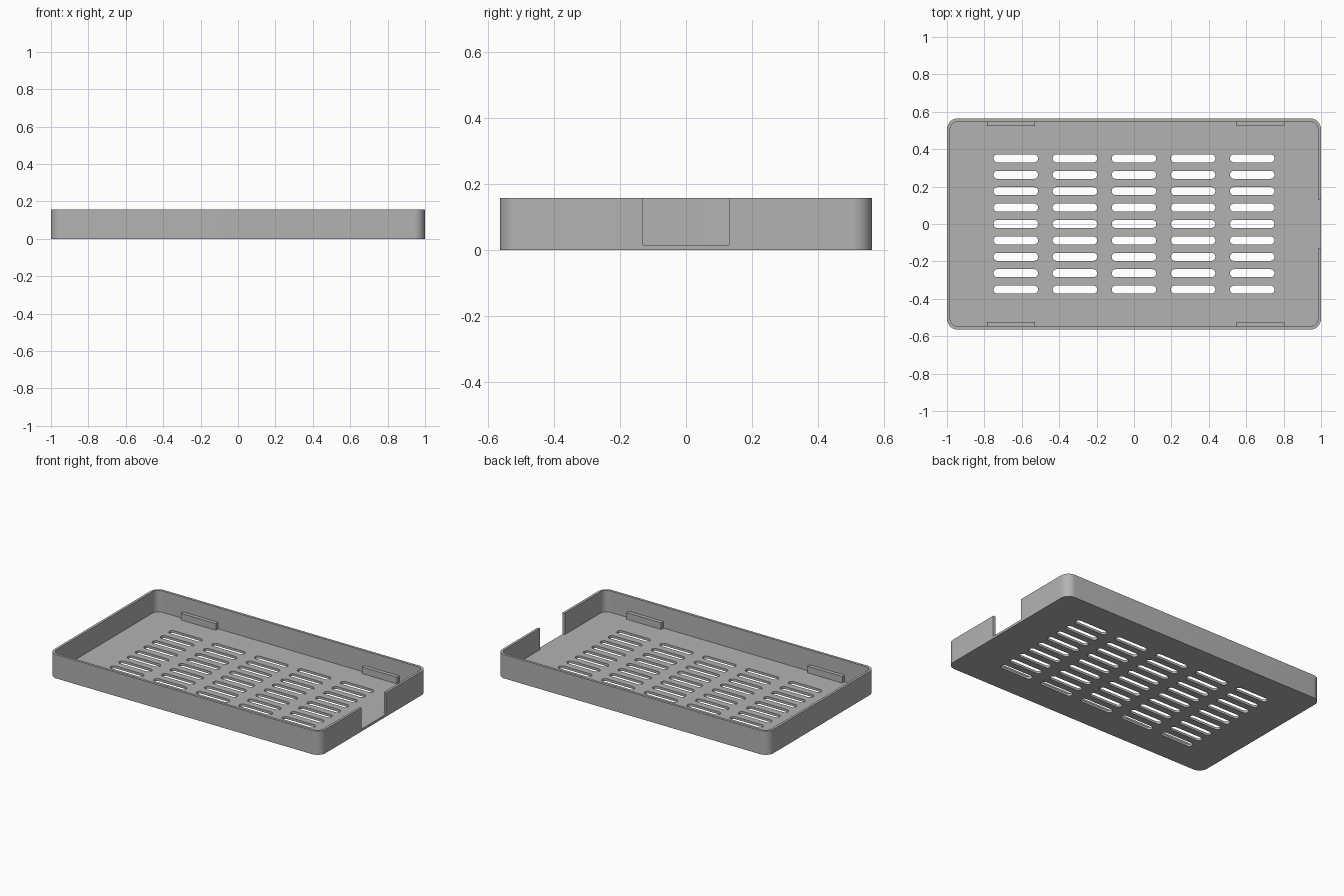
import bpy
import bmesh
from math import cos, sin, pi, radians

if "Cube" in bpy.data.objects:
    bpy.data.objects.remove(bpy.data.objects["Cube"], do_unlink=True)

HALF_X, HALF_Y, HEIGHT = 1.0, 0.565, 0.158
WALL, FLOOR, RADIUS = 0.017, 0.016, 0.06
NOTCH = 0.13

grey = bpy.data.materials.new("matte grey")
grey.use_nodes = True
grey.diffuse_color = (0.45, 0.45, 0.45, 1)
grey.node_tree.nodes["Principled BSDF"].inputs["Base Color"].default_value = (0.45, 0.45, 0.45, 1)


def rounded_rect(cx, cy, hx, hy, r, steps):
    """Counter-clockwise outline starting at the lower right corner."""
    points = []
    for i, (sx, sy) in enumerate([(1, -1), (1, 1), (-1, 1), (-1, -1)]):
        for k in range(steps + 1):
            a = (i - 1) * pi / 2 + k * pi / 2 / steps
            points.append((cx + sx * (hx - r) + r * cos(a),
                           cy + sy * (hy - r) + r * sin(a)))
    return points


def prisms(name, outlines, z0, z1):
    """One mesh object holding an upright prism for each outline."""
    bm = bmesh.new()
    for outline in outlines:
        face = bm.faces.new([bm.verts.new((x, y, z0)) for x, y in outline])
        top = bmesh.ops.extrude_face_region(bm, geom=[face])["geom"]
        verts = [v for v in top if isinstance(v, bmesh.types.BMVert)]
        bmesh.ops.translate(bm, vec=(0, 0, z1 - z0), verts=verts)
    bmesh.ops.remove_doubles(bm, verts=bm.verts, dist=1e-6)
    bmesh.ops.recalc_face_normals(bm, faces=bm.faces)
    mesh = bpy.data.meshes.new(name)
    bm.to_mesh(mesh)
    bm.free()
    mesh.materials.append(grey)
    obj = bpy.data.objects.new(name, mesh)
    bpy.context.collection.objects.link(obj)
    return obj


def activate(obj):
    bpy.ops.object.select_all(action="DESELECT")
    obj.select_set(True)
    bpy.context.view_layer.objects.active = obj


def cut(obj, cutter):
    cutter.hide_render = True
    mod = obj.modifiers.new("cut", "BOOLEAN")
    mod.operation, mod.solver, mod.object = "DIFFERENCE", "EXACT", cutter
    activate(obj)
    bpy.ops.object.modifier_apply(modifier=mod.name)
    bpy.data.objects.remove(cutter, do_unlink=True)


# Tray body
tray = prisms("tray", [rounded_rect(0, 0, HALF_X, HALF_Y, RADIUS, 12)], 0, HEIGHT)

# Hollow inside, opening through the end wall at the notch
inside = rounded_rect(0, 0, HALF_X - WALL, HALF_Y - WALL, RADIUS - WALL, 12)
notch = [(HALF_X - WALL, -NOTCH), (HALF_X + 0.1, -NOTCH),
         (HALF_X + 0.1, NOTCH), (HALF_X - WALL, NOTCH)]
inside[13:13] = notch
cut(tray, prisms("cavity_cutter", [inside], FLOOR, HEIGHT + 0.1))

# Vent slots through the floor
slots = [rounded_rect(col * 0.316, row * 0.0877, 0.119, 0.0215, 0.0214, 6)
         for col in range(-2, 3) for row in range(-4, 5)]
cut(tray, prisms("slot_cutter", slots, -0.1, FLOOR + 0.05))

activate(tray)
bpy.ops.object.shade_smooth_by_angle(angle=radians(30))

# Small retaining blocks on the floor along both long walls
for side, y_sign in (("front", -1), ("back", 1)):
    for end, x in (("right", -0.658), ("left", 0.677)):
        y0, y1 = sorted((y_sign * 0.523, y_sign * (HALF_Y - WALL)))
        block = [(x - 0.128, y0), (x + 0.128, y0), (x + 0.128, y1), (x - 0.128, y1)]
        prisms(f"{side}_{end}_block", [block], FLOOR, 0.06)
